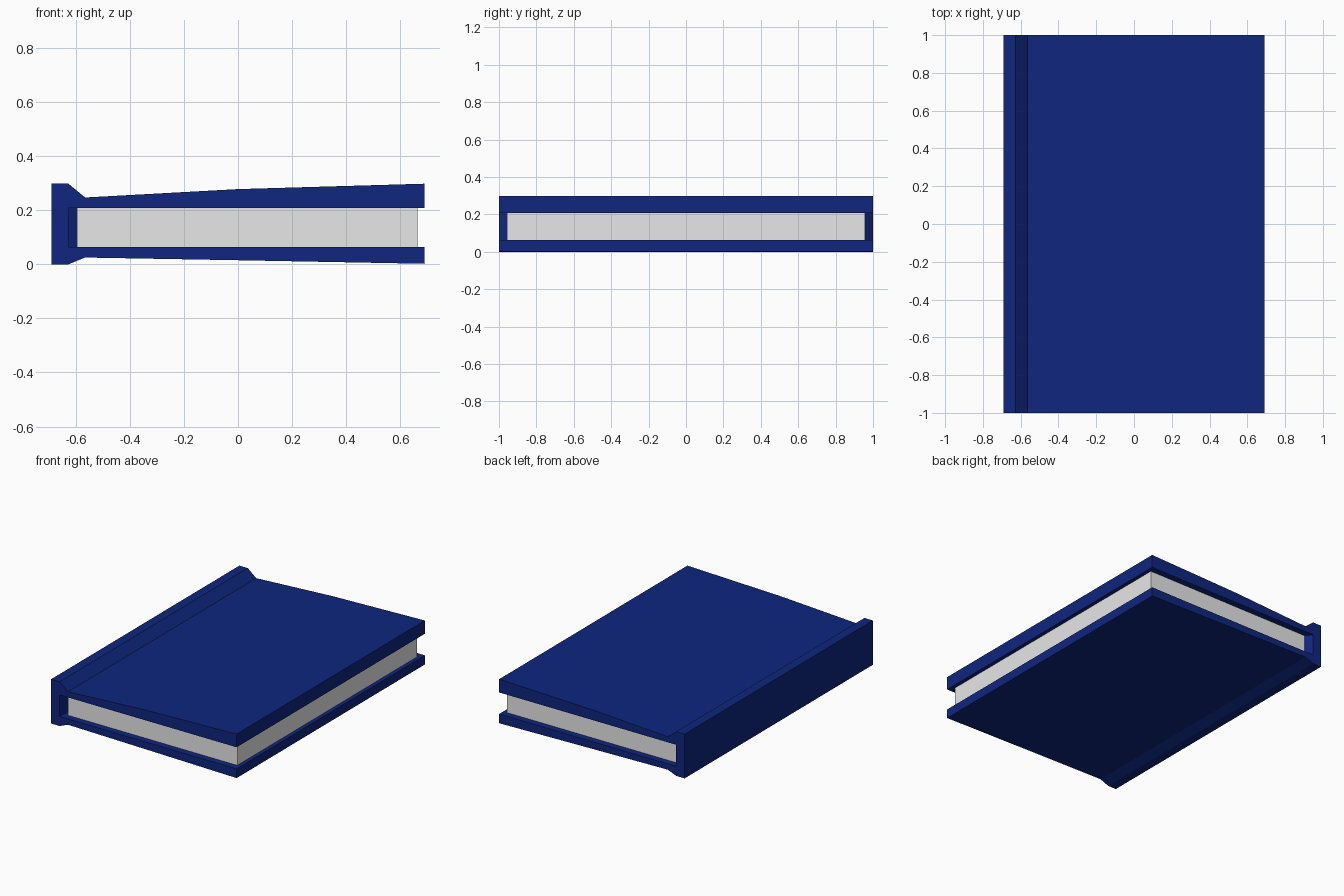
import bpy, bmesh

if "Cube" in bpy.data.objects:
    bpy.data.objects.remove(bpy.data.objects["Cube"])


def material(name, rgb):
    m = bpy.data.materials.new(name)
    m.diffuse_color = (*rgb, 1)
    m.use_nodes = True
    m.node_tree.nodes["Principled BSDF"].inputs["Base Color"].default_value = m.diffuse_color
    return m


def prism(name, profile, y0, y1, mat):
    """Extrude an (x, z) outline along y."""
    bm = bmesh.new()
    face = bm.faces.new([bm.verts.new((x, y0, z)) for x, z in profile])
    ext = bmesh.ops.extrude_face_region(bm, geom=[face])
    verts = [g for g in ext["geom"] if isinstance(g, bmesh.types.BMVert)]
    bmesh.ops.translate(bm, verts=verts, vec=(0, y1 - y0, 0))
    bmesh.ops.recalc_face_normals(bm, faces=bm.faces)
    return finish(name, bm, mat)


def finish(name, bm, mat):
    me = bpy.data.meshes.new(name)
    bm.to_mesh(me)
    bm.free()
    me.materials.append(mat)
    ob = bpy.data.objects.new(name, me)
    bpy.context.collection.objects.link(ob)
    return ob


navy = material("navy cover", (0.0045, 0.0195, 0.209))
paper = material("paper", (0.8, 0.8, 0.8))

LOW, HIGH = 0.064, 0.209      # inner faces of the two boards
SPINE, PAGE = -0.627, -0.595  # inner spine wall, bound edge of the pages

# Hardback cover: spine, hinge grooves and two bowed boards
prism("cover", [
    (-0.69, 0), (SPINE, 0), (-0.565, 0.025), (0, 0.015), (0.69, 0.002),
    (0.69, LOW), (SPINE, LOW), (SPINE, HIGH), (0.69, HIGH),
    (0.69, 0.298), (0, 0.278), (-0.565, 0.247), (SPINE, 0.298), (-0.69, 0.298),
], -1, 1, navy)

# Page block
prism("pages", [(PAGE, LOW), (0.664, LOW), (0.664, HIGH), (PAGE, HIGH)],
      -0.956, 0.956, paper)

# Slanted strip that closes the gap behind the pages at the back end
bm = bmesh.new()
bm.faces.new([bm.verts.new(p) for p in (
    (PAGE, 0.956, LOW), (PAGE, 0.956, HIGH), (SPINE, 1, HIGH), (SPINE, 1, LOW))])
bm.normal_update()
if bm.faces[:][0].normal.x < 0:
    bmesh.ops.reverse_faces(bm, faces=bm.faces[:])
finish("spine_end_strip", bm, navy)
